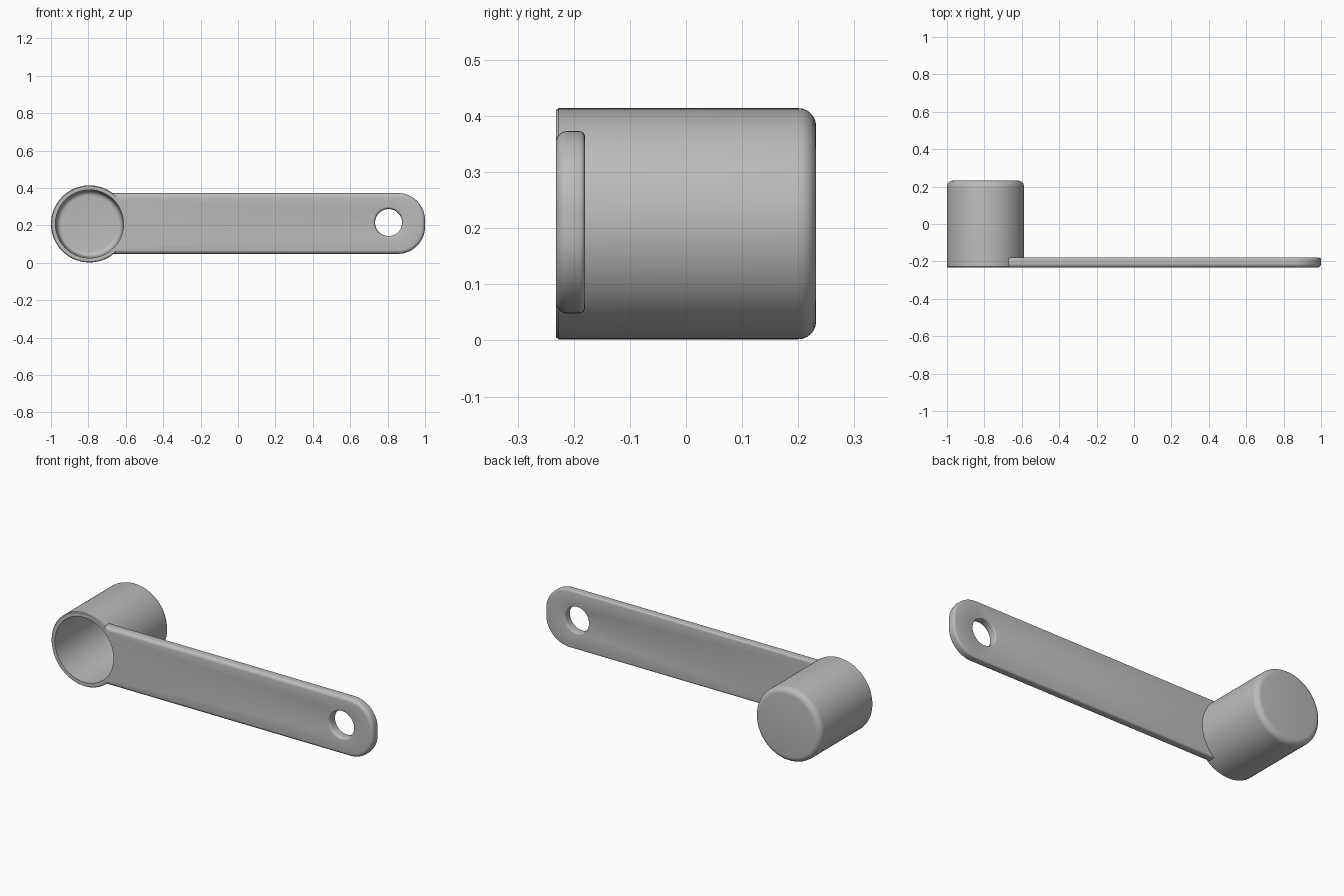
import bpy, bmesh, math

if "Cube" in bpy.data.objects:
    bpy.data.objects.remove(bpy.data.objects["Cube"])

CX, CZ = -0.794, 0.208      # cup axis
HZ, HALF = 0.2105, 0.1625   # handle centre height and half width
FRONT, BACK = -0.232, 0.232

grey = bpy.data.materials.new("plain_grey")
grey.diffuse_color = (0.5, 0.5, 0.5, 1)
grey.use_nodes = True
grey.node_tree.nodes["Principled BSDF"].inputs["Base Color"].default_value = grey.diffuse_color


def circle(cx, cz, r, n):
    return [(cx + r * math.cos(2 * math.pi * i / n),
             cz + r * math.sin(2 * math.pi * i / n)) for i in range(n)]


def fillet(cy, cd, r, a0, a1, n=6):
    """Quarter-round profile points as (first, second) pairs."""
    return [(cy + r * math.cos(math.radians(a0 + (a1 - a0) * i / n)),
             cd + r * math.sin(math.radians(a0 + (a1 - a0) * i / n))) for i in range(n + 1)]


def add_rings(bm, rings):
    """Skin a list of (y, [(x, z), ...]) rings and return their vertices."""
    vs = [[bm.verts.new((x, y, z)) for x, z in pts] for y, pts in rings]
    for a, b in zip(vs, vs[1:]):
        for i in range(len(a)):
            j = (i + 1) % len(a)
            bm.faces.new((a[i], a[j], b[j], b[i]))
    return vs


def finish(bm, name):
    bmesh.ops.recalc_face_normals(bm, faces=bm.faces[:])
    me = bpy.data.meshes.new(name)
    bm.to_mesh(me)
    bm.free()
    me.materials.append(grey)
    ob = bpy.data.objects.new(name, me)
    bpy.context.collection.objects.link(ob)
    bpy.ops.object.select_all(action='DESELECT')
    ob.select_set(True)
    bpy.context.view_layer.objects.active = ob
    bpy.ops.object.shade_smooth_by_angle(angle=math.radians(35))


# Cup: hollow lathe, open to the front, rounded closed back
profile = fillet(BACK - 0.032, 0.174, 0.032, 0, 90)            # outer back edge
profile += [(FRONT + 0.005, 0.206), (FRONT, 0.202), (FRONT, 0.182)]
profile += fillet(0.175, 0.150, 0.025, 90, 0)                  # inner floor edge
bm = bmesh.new()
rings = add_rings(bm, [(y, circle(CX, CZ, r, 96)) for y, r in profile])
bm.faces.new(rings[0])
bm.faces.new(rings[-1])
finish(bm, "cup")


# Handle: strip starting inside the cup wall, with a rounded end and a hanging hole
def outline(d):
    h, r = HALF - d, 0.145
    a0 = math.asin((HZ - h - CZ) / 0.192)
    a1 = math.asin((HZ + h - CZ) / 0.192)
    pts = []
    for i in range(25):
        a = a1 + (a0 - a1) * i / 24
        pts.append((CX + 0.192 * math.cos(a), CZ + 0.192 * math.sin(a)))
    for side, start in ((-1, -90), (1, 0)):
        for i in range(17):
            a = math.radians(start + 90 * i / 16)
            pts.append((1 - r + (r - d) * math.cos(a),
                        HZ + side * (HALF - r) + (r - d) * math.sin(a)))
    return pts


REAR = -0.18
layers = [(y, -d) for y, d in fillet(FRONT + 0.02, -0.02, 0.02, 180, 90)]
layers += [(y, -d) for y, d in fillet(REAR - 0.01, -0.01, 0.01, 90, 0, 4)]
bm = bmesh.new()
outer = add_rings(bm, [(y, outline(d)) for y, d in layers])
hole = add_rings(bm, [(y, circle(0.805, 0.215, 0.072 + d * 0.6, 48)) for y, d in layers])
for k in (0, -1):
    edges = []
    for loop in (outer[k], hole[k]):
        edges += [bm.edges.get((loop[i - 1], loop[i])) for i in range(len(loop))]
    bmesh.ops.triangle_fill(bm, edges=edges, use_beauty=True)
finish(bm, "handle")
